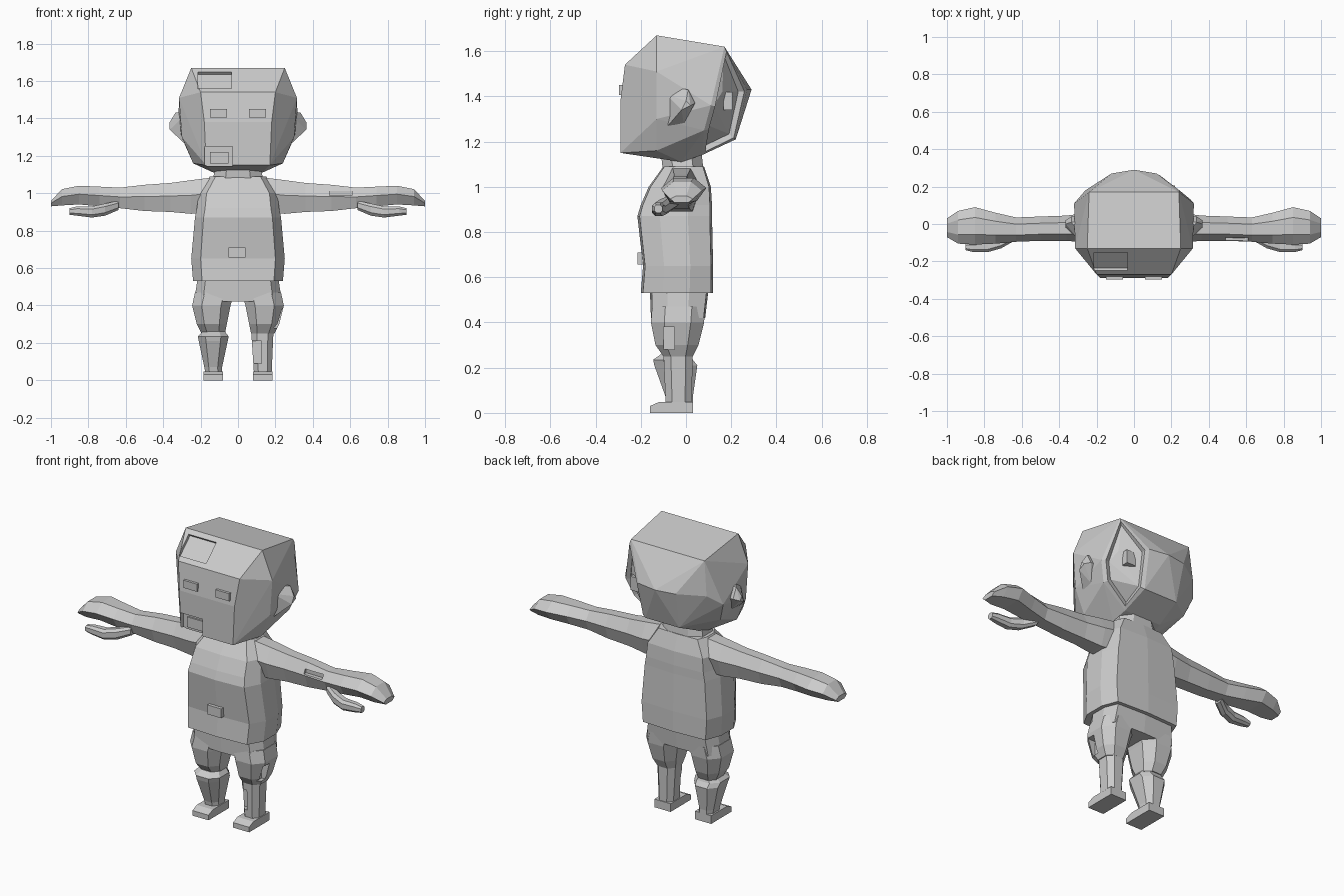
import bpy, bmesh, math
from mathutils import Matrix, Vector

cube = bpy.data.objects.get("Cube")
if cube:
    bpy.data.objects.remove(cube, do_unlink=True)

GREY = (0.6, 0.6, 0.6, 1)
mat = bpy.data.materials.new("plain_grey")
mat.use_nodes = True
mat.diffuse_color = GREY
mat.node_tree.nodes["Principled BSDF"].inputs["Base Color"].default_value = GREY


def finish(name, bm):
    bmesh.ops.recalc_face_normals(bm, faces=bm.faces)
    mesh = bpy.data.meshes.new(name)
    bm.to_mesh(mesh)
    bm.free()
    mesh.materials.append(mat)
    ob = bpy.data.objects.new(name, mesh)
    bpy.context.collection.objects.link(ob)
    return ob


def mirrored(half):
    """Full outline from its +x half, listed front to back."""
    return half + [(-x, y) for x, y in reversed(half) if x > 0]


def loft(name, section, rings, axis="z", side=1):
    """Skin rings (t, umin, umax, vmin, vmax) of one unit section along an axis."""
    bm = bmesh.new()
    loops = []
    for t, u0, u1, v0, v1 in rings:
        loop = []
        for a, b in section:
            u, v = u0 + (u1 - u0) * (a + 1) / 2, v0 + (v1 - v0) * (b + 1) / 2
            x, y, z = (u, v, t) if axis == "z" else (t, u, v)
            loop.append(bm.verts.new((side * x, y, z)))
        loops.append(loop)
    n = len(section)
    for lo, hi in zip(loops, loops[1:]):
        for i in range(n):
            j = (i + 1) % n
            bm.faces.new((lo[i], lo[j], hi[j], hi[i]))
    bm.faces.new(loops[0])
    bm.faces.new(loops[-1])
    return finish(name, bm)


def hull(points):
    bm = bmesh.new()
    for p in points:
        bm.verts.new(p)
    res = bmesh.ops.convex_hull(bm, input=bm.verts)
    junk = {v for v in res["geom_interior"] if isinstance(v, bmesh.types.BMVert)}
    bmesh.ops.delete(bm, geom=list(junk), context="VERTS")
    bmesh.ops.dissolve_limit(bm, angle_limit=math.radians(2), verts=bm.verts, edges=bm.edges)
    return bm


def box(name, centre, size, tilt=0):
    bm = bmesh.new()
    place = (Matrix.Translation(centre) @ Matrix.Rotation(tilt, 4, "X")
             @ Matrix.Diagonal((*size, 1)))
    bmesh.ops.create_cube(bm, size=1, matrix=place)
    return finish(name, bm)


def carve(ob, centre, size, tilt=0):
    """Cut a box-shaped recess out of a part."""
    cutter = box("cutter", centre, size, tilt)
    mod = ob.modifiers.new("recess", "BOOLEAN")
    mod.operation, mod.solver, mod.object = "DIFFERENCE", "EXACT", cutter
    bpy.context.view_layer.objects.active = ob
    bpy.ops.object.modifier_apply(modifier=mod.name)
    bpy.data.objects.remove(cutter, do_unlink=True)


BODY = mirrored([(0, -1), (0.8, -0.94), (1, -0.4), (1, 0.35), (0.85, 0.94), (0, 1)])
OCT = mirrored([(0.5, -1), (1, -0.5), (1, 0.5), (0.5, 1)])
LIMB = mirrored([(0.6, -1), (1, 0.1), (0.45, 1)])

# Head: faceted block with a flat face and a pointed back
half_head = [
    (0.25, -0.13, 1.67), (0.24, 0.17, 1.62),
    (0.20, -0.27, 1.54), (0.18, -0.29, 1.38), (0.17, -0.29, 1.15),
    (0.315, -0.13, 1.51), (0.32, 0.11, 1.36), (0.30, -0.13, 1.30), (0.24, -0.13, 1.16),
    (0.28, 0.08, 1.25), (0.26, 0.18, 1.42), (0.12, 0.27, 1.43), (0.0, 0.29, 1.43),
    (0.11, 0.22, 1.21), (0.22, 0.13, 1.24), (0.12, 0.07, 1.14), (0.13, -0.02, 1.11),
]
bm = hull(half_head + [(-x, y, z) for x, y, z in half_head if x > 0])
# Recessed panel on the left rear of the head
panel = []
for f in bm.faces:
    c = f.calc_center_median()
    if c.x > 0.13 and c.y > 0.12 and 1.2 < c.z < 1.56 and f.normal.z < 0.6:
        panel.append(f)
if panel:
    bmesh.ops.inset_region(bm, faces=panel, thickness=0.025)
    bmesh.ops.inset_region(bm, faces=panel, thickness=0.012, depth=-0.025)
head = finish("head", bm)
# Forehead and jaw recesses on the right
carve(head, (-0.125, -0.205, 1.61), (0.18, 0.13, 0.05), math.radians(43))
carve(head, (-0.105, -0.29, 1.16), (0.15, 0.08, 0.18))
box("jaw_insert", (-0.1, -0.245, 1.19), (0.1, 0.03, 0.06))
box("head_panel_insert", (0.19, 0.185, 1.38), (0.06, 0.04, 0.08))

# Neck and shirt
loft("neck", OCT, [(1.05, -0.14, 0.14, -0.10, 0.08), (1.14, -0.12, 0.12, -0.11, 0.07)])
loft("shirt", BODY, [
    (0.53, -0.24, 0.24, -0.20, 0.12), (0.65, -0.25, 0.25, -0.19, 0.12),
    (0.87, -0.23, 0.23, -0.215, 0.115), (0.92, -0.22, 0.22, -0.20, 0.115),
    (1.00, -0.21, 0.21, -0.165, 0.11), (1.09, -0.15, 0.15, -0.10, 0.08)])
box("shirt_button", (-0.005, -0.2, 0.683), (0.09, 0.03, 0.055))

# Trousers
loft("hips", BODY, [(0.42, -0.235, 0.235, -0.155, 0.085), (0.55, -0.215, 0.215, -0.16, 0.10)])

for side, label in ((1, "left"), (-1, "right")):
    # Face details
    box(label + "_eye", (side * 0.105, -0.282, 1.428), (0.09, 0.028, 0.045))
    rim = [(-0.09, 1.41), (-0.05, 1.44), (0.01, 1.43), (0.04, 1.37), (-0.01, 1.28), (-0.08, 1.27)]
    ear = [(side * 0.29, y, z) for y, z in rim]
    ear += [(side * 0.365, y, z) for y, z in ((0.0, 1.38), (0.02, 1.36), (-0.02, 1.34))]
    ear += [(side * 0.335, y, z) for y, z in rim[2:4]]
    finish(label + "_ear", hull(ear))

    # Arm with mitten hand and thumb
    arm = loft(label + "_arm", LIMB, [
        (0.13, -0.11, 0.07, 0.90, 1.085), (0.25, -0.10, 0.06, 0.89, 1.07),
        (0.36, -0.09, 0.045, 0.90, 1.055), (0.50, -0.09, 0.04, 0.905, 1.045),
        (0.63, -0.095, 0.035, 0.92, 1.03), (0.74, -0.105, 0.06, 0.93, 1.035),
        (0.85, -0.11, 0.09, 0.94, 1.04), (0.94, -0.105, 0.07, 0.935, 1.022),
        (1.00, -0.07, 0.03, 0.93, 0.96)], "x", side)
    loft(label + "_thumb", OCT, [
        (0.64, -0.09, -0.03, 0.91, 0.96), (0.71, -0.13, -0.07, 0.88, 0.945),
        (0.78, -0.15, -0.09, 0.87, 0.93), (0.86, -0.15, -0.10, 0.88, 0.93),
        (0.90, -0.14, -0.105, 0.885, 0.92)], "x", side)

    # Trouser leg and foot
    leg = loft(label + "_trouser_leg", OCT, [(z, *sorted((side * a, side * b)), c, d) for z, a, b, c, d in (
        (0.25, 0.07, 0.195, -0.10, 0.03), (0.30, 0.06, 0.22, -0.135, 0.055),
        (0.40, 0.04, 0.245, -0.155, 0.08), (0.47, 0.02, 0.23, -0.15, 0.085))])
    foot = [(side * x, y, z) for x in (0.08, 0.185) for y, z in (
        (-0.16, 0), (-0.16, 0.03), (-0.12, 0.048), (0.03, 0.048), (0.03, 0))]
    finish(label + "_foot", hull(foot))
    if side > 0:
        carve(arm, (0.55, -0.09, 1.0), (0.12, 0.05, 0.025))
        carve(leg, (0.22, -0.075, 0.33), (0.06, 0.05, 0.1))

# Slim left shin with a front opening, flared right shin
shin = loft("left_shin", OCT, [(0.04, 0.085, 0.18, -0.09, 0.025), (0.27, 0.07, 0.19, -0.10, 0.03)])
carve(shin, (0.10, -0.1, 0.15), (0.05, 0.08, 0.12))
loft("right_shin", OCT, [
    (0.04, -0.175, -0.085, -0.085, 0.03), (0.07, -0.18, -0.085, -0.09, 0.03),
    (0.21, -0.21, -0.055, -0.14, 0.05), (0.235, -0.215, -0.05, -0.145, 0.03),
    (0.26, -0.19, -0.07, -0.11, 0.02)])
